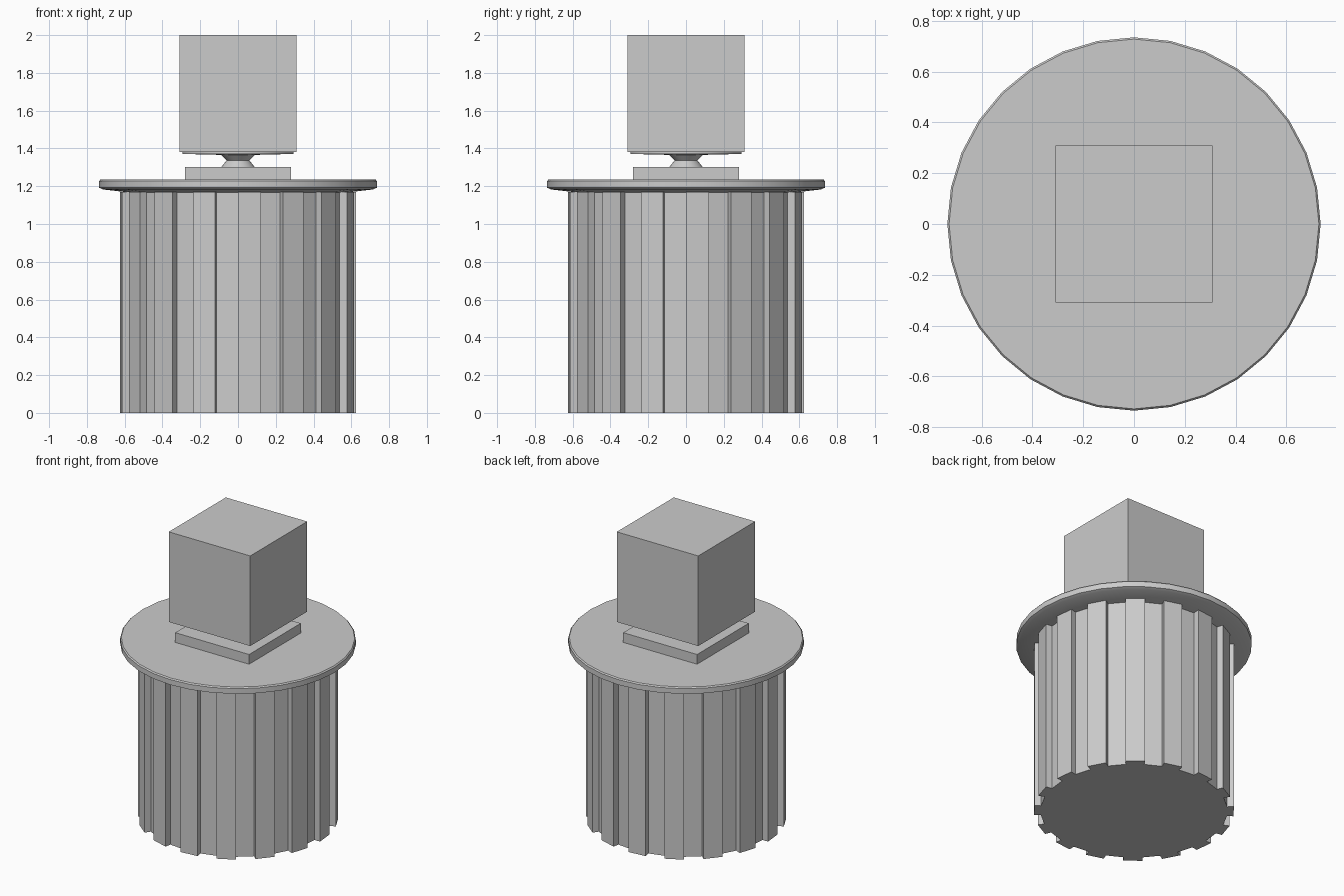
import bpy, bmesh
from math import sin, cos, pi, radians

if "Cube" in bpy.data.objects:
    bpy.data.objects.remove(bpy.data.objects["Cube"])


def make_object(name, bm, smooth=False):
    bmesh.ops.recalc_face_normals(bm, faces=bm.faces[:])
    mesh = bpy.data.meshes.new(name)
    bm.to_mesh(mesh)
    bm.free()
    ob = bpy.data.objects.new(name, mesh)
    bpy.context.collection.objects.link(ob)
    if smooth:
        bpy.ops.object.select_all(action='DESELECT')
        ob.select_set(True)
        bpy.context.view_layer.objects.active = ob
        bpy.ops.object.shade_smooth_by_angle(angle=radians(30))
    return ob


def prism(name, outline, z0, z1):
    """Extrude a closed 2D outline between two heights."""
    bm = bmesh.new()
    face = bm.faces.new([bm.verts.new((x, y, z0)) for x, y in outline])
    ext = bmesh.ops.extrude_face_region(bm, geom=[face], use_keep_orig=True)
    verts = [g for g in ext['geom'] if isinstance(g, bmesh.types.BMVert)]
    bmesh.ops.translate(bm, verts=verts, vec=(0, 0, z1 - z0))
    return make_object(name, bm)


def lathe(name, profile, sides):
    """Stack rings of (radius, z) and cap both ends."""
    bm = bmesh.new()
    rings = [[bm.verts.new((r * cos(2 * pi * i / sides), r * sin(2 * pi * i / sides), z))
              for i in range(sides)] for r, z in profile]
    for a, b in zip(rings, rings[1:]):
        for i in range(sides):
            j = (i + 1) % sides
            bm.faces.new((a[i], a[j], b[j], b[i]))
    bm.faces.new(rings[0])
    bm.faces.new(rings[-1])
    return make_object(name, bm, smooth=True)


def square(half):
    return [(-half, -half), (half, -half), (half, half), (-half, half)]


# Fluted column: 16 ridges with straight radial walls
STEP = 2 * pi / 32
outline = []
for i in range(32):
    r = 0.625 if i % 2 == 0 else 0.583
    for a in (i * STEP, (i + 1) * STEP):
        outline.append((r * cos(a), r * sin(a)))
prism("fluted_column", outline, 0.0, 1.17)

# Round flange with a shallow sloped underside
lathe("round_flange", [(0.56, 1.165), (0.715, 1.183), (0.735, 1.192),
                       (0.735, 1.228), (0.728, 1.236)], 32)

# Square plate on the flange
prism("square_plate", square(0.281), 1.23, 1.303)

# Waisted neck flaring into a thin disc under the cube
lathe("waisted_neck", [(0.09, 1.30), (0.06, 1.337), (0.09, 1.366),
                       (0.295, 1.371), (0.295, 1.382)], 32)

# Cube on top
prism("top_cube", square(0.31), 1.38, 2.0)
